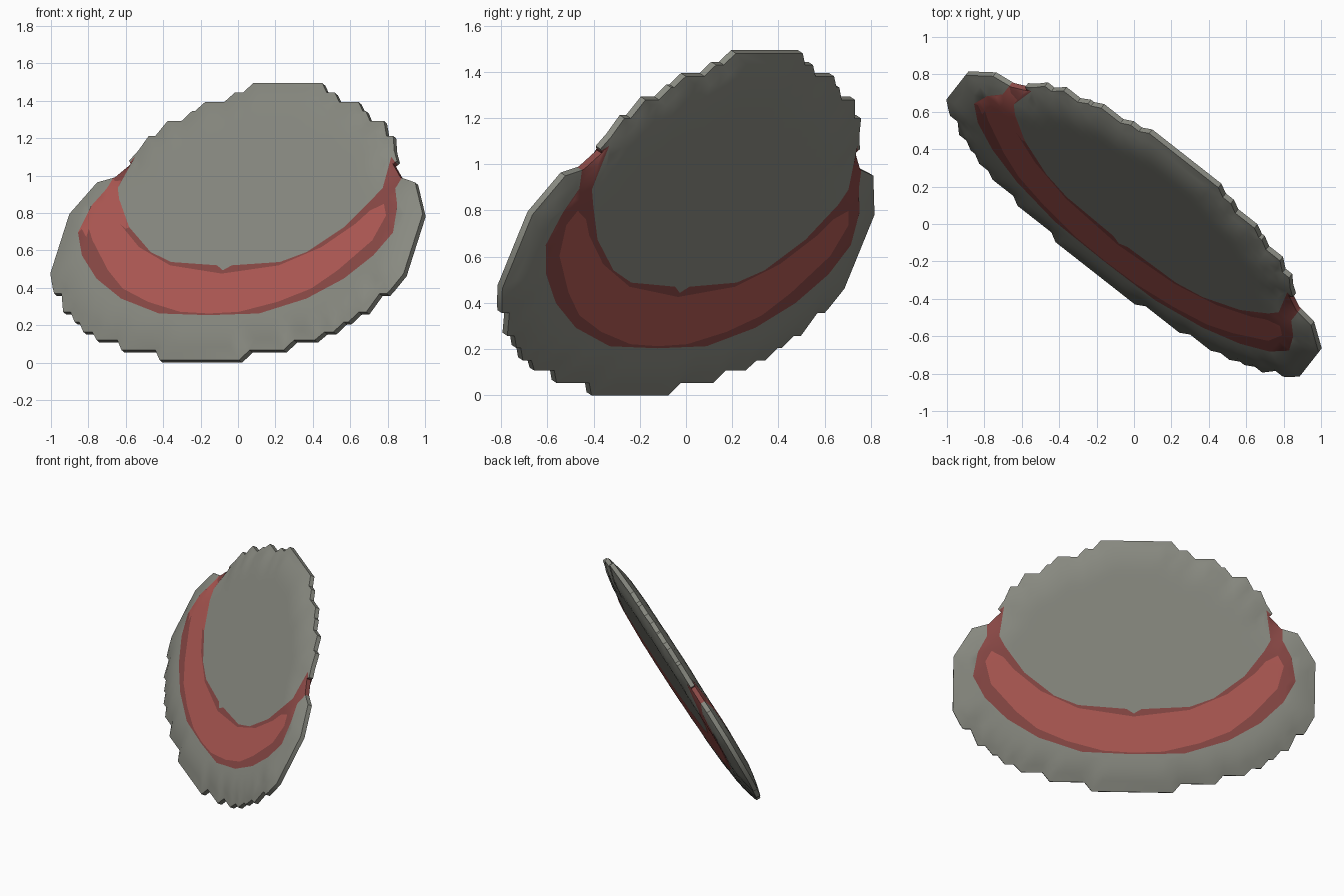
import bpy
import bmesh
from mathutils import Vector, Matrix
from mathutils.geometry import delaunay_2d_cdt, intersect_point_line

if "Cube" in bpy.data.objects:
    bpy.data.objects.remove(bpy.data.objects["Cube"])


def make_material(name, colour):
    mat = bpy.data.materials.new(name)
    mat.use_nodes = True
    mat.diffuse_color = (*colour, 1)
    mat.node_tree.nodes["Principled BSDF"].inputs["Base Color"].default_value = (*colour, 1)
    return mat


def mirrored(half):
    """Close a right-hand half contour with its left-hand copy."""
    right = [Vector(p) for p in half]
    left = [Vector((-p.x, p.y)) for p in reversed(right) if p.x > 0]
    return right + left


def stepped(levels):
    """Stair-step a half contour given (half width, height) levels."""
    points, previous = [], None
    for width, height in levels:
        if previous is not None:
            points.append((min(previous + 0.05, width), height))
        points.append((width, height))
        previous = width
    return points


def inside(p, polygon):
    hit = False
    for a, b in zip(polygon, polygon[1:] + polygon[:1]):
        if (a.y > p.y) != (b.y > p.y):
            if p.x < a.x + (p.y - a.y) * (b.x - a.x) / (b.y - a.y):
                hit = not hit
    return hit


def edge_distance(p, polygon):
    best = 9
    for a, b in zip(polygon, polygon[1:] + polygon[:1]):
        near, t = intersect_point_line(p, a, b)
        near = a.lerp(b, min(max(t, 0), 1))
        best = min(best, (p - near).length)
    return best


# Stair-stepped outline: lower bowl, flat sides, notches, upper oval
lower = stepped([(.27, 0), (.55, .06), (.74, .12), (.85, .17), (.93, .23), (1.03, .29), (1.13, .4)])
sides = [(1.15, .43), (1.2, .52), (1.2, .88), (1.08, 1.07), (.97, 1.1), (.89, 1.18), (.91, 1.2)]
upper = stepped([(.235, 1.667), (.34, 1.61), (.52, 1.555), (.59, 1.5), (.735, 1.44), (.83, 1.35), (.87, 1.26)])
outline = mirrored(lower + sides + upper[::-1])

# Crescent band and its brighter core
band = mirrored([(0, .25), (.34, .26), (.63, .35), (.84, .47), (.99, .61), (1.07, .75),
                 (1.04, .91), (.98, 1.02), (.98, 1.12), (.87, 1.22),
                 (.9, 1.02), (.86, .95), (.73, .78), (.53, .63), (.37, .57), (.05, .55), (0, .52)])
core = mirrored([(0, .26), (.2, .27), (.44, .33), (.64, .41), (.78, .52), (.95, .7),
                 (.99, .85), (.95, .92), (.87, .88), (.8, .8), (.62, .66), (.37, .55), (0, .5)])

# Triangulate the contours together with a regular grid of inner points
points, edges = [], []
for contour in (outline, band, core):
    start, n = len(points), len(contour)
    points += contour
    edges += [(start + i, start + (i + 1) % n) for i in range(n)]
STEP = 0.05
for i in range(-24, 25):
    for j in range(34):
        p = Vector((i * STEP, j * STEP + 0.02))
        if inside(p, outline) and edge_distance(p, outline) > 0.02:
            points.append(p)
flat, _, triangles, *_ = delaunay_2d_cdt(points, edges, [], 0, 1e-5)

# Frame of the leaning plate
across = Vector((.787, -.617, 0)).normalized()
lean = Vector((.617, .787, 0)).normalized()
rise = (lean * .46 + Vector((0, 0, .888))).normalized()
facing = across.cross(rise)
origin = lean * -.322 + Vector((0, 0, .007))

RIM, HALF, BEVEL = 0.015, 0.055, 0.2


def thickness(p):
    t = min(edge_distance(p, outline) / BEVEL, 1)
    return RIM + (HALF - RIM) * t * (2 - t)


def place(p, w):
    return origin + across * p.x + rise * p.y + facing * w


GREY, RED, DARK = range(3)


def paint(c, front):
    if not inside(c, band):
        return GREY
    if inside(c, core) or (front and c.x < -.72 and c.y < 1.08 and c.y > .75):
        return RED
    return DARK


bm = bmesh.new()
pairs = []
for p in flat:
    w = thickness(p)
    pairs.append((bm.verts.new(place(p, w)), bm.verts.new(place(p, -w))))
rim = {}
for tri in triangles:
    c = sum((flat[i] for i in tri), Vector((0, 0))) / len(tri)
    if not inside(c, outline):
        continue
    bm.faces.new([pairs[i][0] for i in tri]).material_index = paint(c, True)
    bm.faces.new([pairs[i][1] for i in reversed(tri)]).material_index = paint(c, False)
    for a, b in zip(tri, tri[1:] + tri[:1]):
        if (b, a) in rim:
            del rim[b, a]
        else:
            rim[a, b] = paint(c, False)
# Rim wall joining the two faces
for (a, b), colour in rim.items():
    face = bm.faces.new((pairs[b][0], pairs[a][0], pairs[a][1], pairs[b][1]))
    face.material_index = colour
bmesh.ops.delete(bm, geom=[v for v in bm.verts if not v.link_faces], context='VERTS')
bmesh.ops.recalc_face_normals(bm, faces=bm.faces)

mesh = bpy.data.meshes.new("domed_plate")
bm.to_mesh(mesh)
bm.free()
for name, colour in (("stone grey", (.25, .255, .22)),
                     ("brick red", (.43, .1, .088)),
                     ("dark red", (.25, .065, .06))):
    mesh.materials.append(make_material(name, colour))
plate = bpy.data.objects.new("domed_plate", mesh)
bpy.context.collection.objects.link(plate)
bpy.context.view_layer.objects.active = plate
plate.select_set(True)
bpy.ops.object.shade_smooth_by_angle(angle=0.7)
